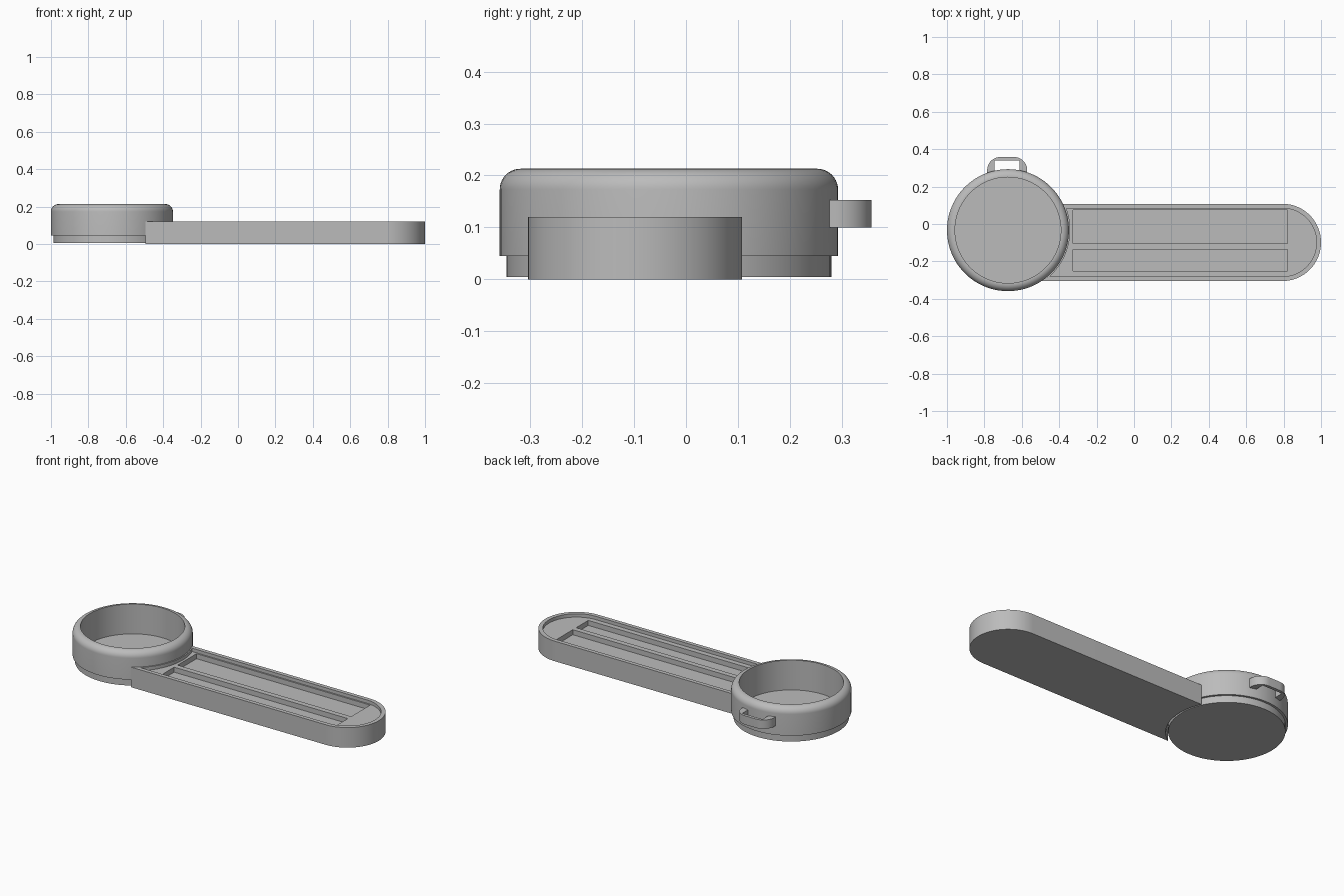
import bpy, bmesh
from math import sin, cos, asin, pi, radians

cube = bpy.data.objects.get("Cube")
if cube:
    bpy.data.objects.remove(cube, do_unlink=True)

grey = bpy.data.materials.new("plain grey")
grey.use_nodes = True
colour = (0.5, 0.5, 0.5, 1)
grey.diffuse_color = colour
grey.node_tree.nodes["Principled BSDF"].inputs["Base Color"].default_value = colour

CUP_X, CUP_Y, CUP_R = -0.674, -0.033, 0.326
ARM_Y, ARM_R, ARM_END = -0.0985, 0.2065, 0.7935
ARM_TOP, RIM, TRAY_Z, POCKET_Z = 0.12, 0.024, 0.1, 0.07


def finish(name, bm):
    bmesh.ops.recalc_face_normals(bm, faces=bm.faces)
    mesh = bpy.data.meshes.new(name)
    bm.to_mesh(mesh)
    bm.free()
    mesh.materials.append(grey)
    obj = bpy.data.objects.new(name, mesh)
    bpy.context.collection.objects.link(obj)
    return obj


def select(obj):
    bpy.ops.object.select_all(action="DESELECT")
    obj.select_set(True)
    bpy.context.view_layer.objects.active = obj


def smooth(obj):
    select(obj)
    bpy.ops.object.shade_smooth_by_angle(angle=radians(30))


def prism(name, points, z0, z1):
    bm = bmesh.new()
    face = bm.faces.new([bm.verts.new((x, y, z0)) for x, y in points])
    top = bmesh.ops.extrude_face_region(bm, geom=[face])["geom"]
    verts = [v for v in top if isinstance(v, bmesh.types.BMVert)]
    bmesh.ops.translate(bm, verts=verts, vec=(0, 0, z1 - z0))
    return finish(name, bm)


def arc(cx, cy, r, a0, a1, steps):
    angles = [a0 + (a1 - a0) * i / steps for i in range(steps + 1)]
    return [(cx + r * cos(a), cy + r * sin(a)) for a in angles]


def carve(obj, cutter):
    mod = obj.modifiers.new("cut", "BOOLEAN")
    mod.operation, mod.solver, mod.object = "DIFFERENCE", "EXACT", cutter
    select(obj)
    bpy.ops.object.modifier_apply(modifier=mod.name)
    bpy.data.objects.remove(cutter, do_unlink=True)


def arm_outline(r, cup_r):
    # rounded far end, hollow near end that hugs the cup
    top = asin((ARM_Y + r - CUP_Y) / cup_r)
    bottom = asin((ARM_Y - r - CUP_Y) / cup_r)
    return (arc(ARM_END, ARM_Y, r, -pi / 2, pi / 2, 48)
            + arc(CUP_X, CUP_Y, cup_r, top, bottom, 32))


def rectangle(x0, x1, y0, y1):
    return [(x0, y0), (x1, y0), (x1, y1), (x0, y1)]


# Round cup with stepped base, rounded lip and sunken floor
profile = [(0, 0.004), (0.313, 0.004), (0.313, 0.045), (CUP_R, 0.045)]
profile += arc(CUP_R - 0.04, 0.173, 0.04, 0, pi / 2, 10)
profile += [(0.283, 0.213), (0.283, 0.035), (0, 0.035)]
bm = bmesh.new()
verts = [bm.verts.new((CUP_X + r, CUP_Y, z)) for r, z in profile]
edges = [bm.edges.new(pair) for pair in zip(verts, verts[1:])]
bmesh.ops.spin(bm, geom=verts + edges, cent=(CUP_X, CUP_Y, 0), axis=(0, 0, 1),
               angle=2 * pi, steps=96)
bmesh.ops.remove_doubles(bm, verts=bm.verts, dist=0.0001)
smooth(finish("cup", bm))

# Long arm with a shallow tray and two sunken pockets
arm = prism("arm", arm_outline(ARM_R, CUP_R), 0, ARM_TOP)
carve(arm, prism("tray_cutter", arm_outline(ARM_R - RIM, CUP_R + 0.007), TRAY_Z, 0.2))
for y0, y1 in ((-0.104, 0.075), (-0.25, -0.136)):
    carve(arm, prism("pocket_cutter", rectangle(-0.327, 0.822, y0, y1), POCKET_Z, 0.2))
smooth(arm)

# Strap loop on the back of the cup
LOOP_X, HALF, BACK, CORNER = -0.678, 0.107, 0.358, 0.07
outline = [(LOOP_X + HALF, 0.272)]
outline += arc(LOOP_X + HALF - CORNER, BACK - CORNER, CORNER, 0, pi / 2, 12)
outline += arc(LOOP_X - HALF + CORNER, BACK - CORNER, CORNER, pi / 2, pi, 12)
outline += [(LOOP_X - HALF, 0.272)]
loop = prism("strap_loop", outline, 0.1, 0.153)
carve(loop, prism("loop_cutter", rectangle(LOOP_X - 0.067, LOOP_X + 0.067, 0.2, 0.34), 0, 0.3))
smooth(loop)
